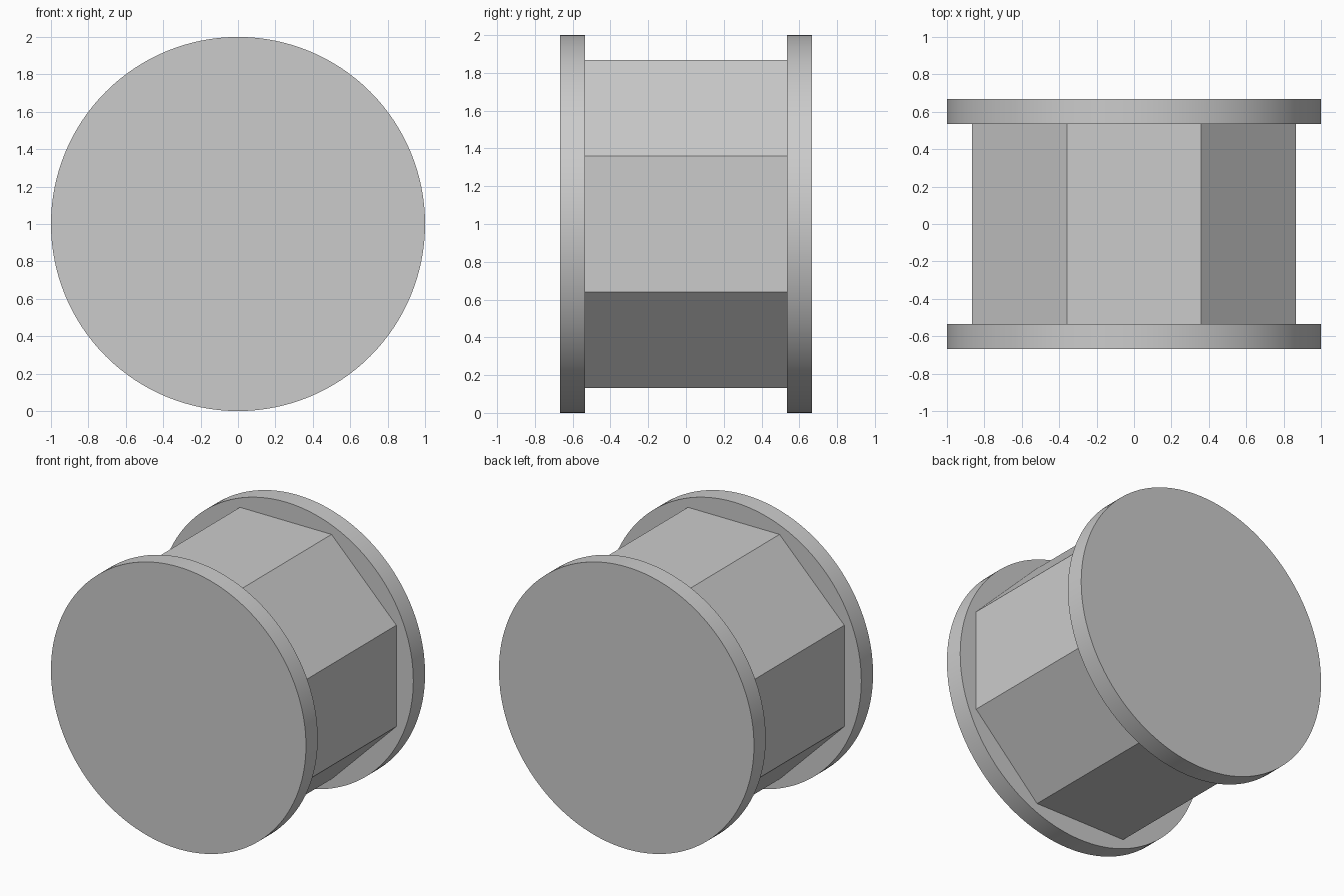
import bpy
from math import pi, cos, radians

cube = bpy.data.objects.get("Cube")
if cube:
    bpy.data.objects.remove(cube, do_unlink=True)

# Single grey material
grey = bpy.data.materials.new("plain_grey")
grey.use_nodes = True
colour = (0.6, 0.6, 0.6, 1)
grey.diffuse_color = colour
grey.node_tree.nodes["Principled BSDF"].inputs["Base Color"].default_value = colour

HALF_DEPTH = 0.667
INNER = 0.535


def drum(name, sides, radius, y0, y1, turn=0.0):
    """Prism lying along y between y0 and y1, resting around z = 1."""
    bpy.ops.mesh.primitive_cylinder_add(
        vertices=sides, radius=radius, depth=y1 - y0,
        location=(0, (y0 + y1) / 2, 1), rotation=(pi / 2, turn, 0))
    obj = bpy.context.object
    obj.name = name
    obj.data.materials.append(grey)
    bpy.ops.object.transform_apply(location=False, rotation=True, scale=True)
    return obj


# Octagonal core with a flat side on top
drum("octagonal_core", 8, 0.867 / cos(pi / 8), -INNER, INNER, pi / 8)

# Round end flanges
for name, y0, y1 in (("front_flange", -HALF_DEPTH, -INNER),
                     ("back_flange", INNER, HALF_DEPTH)):
    drum(name, 128, 1.0, y0, y1)
    bpy.ops.object.shade_smooth_by_angle(angle=radians(30))
